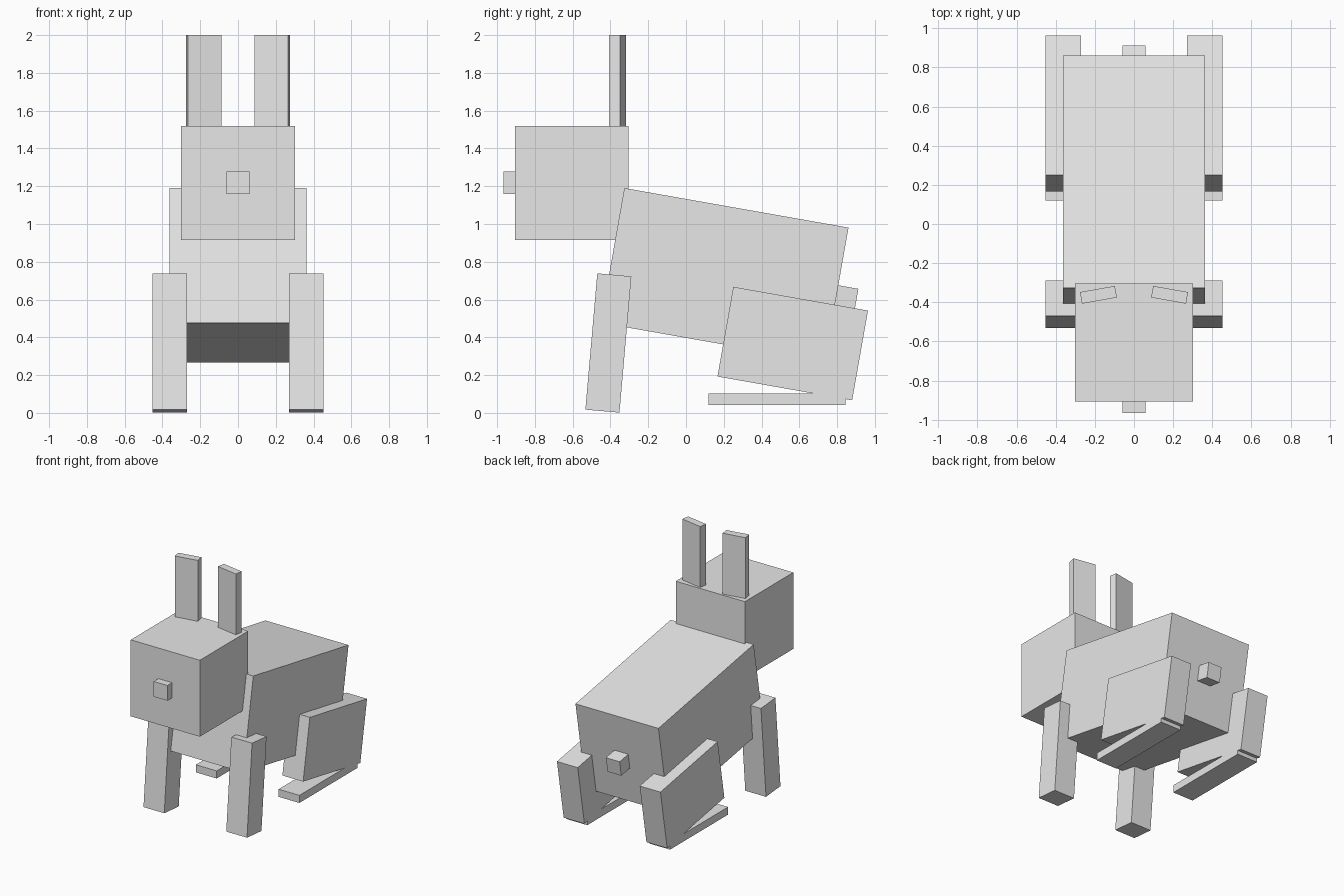
import bpy
from math import radians

old = bpy.data.objects.get("Cube")
if old:
    bpy.data.objects.remove(old, do_unlink=True)

# One plain grey for the whole animal
grey = bpy.data.materials.new("light_grey")
grey.use_nodes = True
colour = (0.8, 0.8, 0.8, 1.0)
grey.diffuse_color = colour
grey.node_tree.nodes["Principled BSDF"].inputs["Base Color"].default_value = colour


def box(name, centre, size, tilt=0, turn=0):
    """Flat-faced box, pitched about x and turned about z (degrees)."""
    bpy.ops.mesh.primitive_cube_add(size=1, location=centre)
    part = bpy.context.object
    part.name = name
    part.scale = size
    bpy.ops.object.transform_apply(location=False, rotation=False, scale=True)
    part.rotation_euler = (radians(tilt), 0, radians(turn))
    part.data.materials.append(grey)
    return part


# Body, head and small centre parts
box("body", (0, 0.204, 0.729), (0.724, 1.205, 0.724), tilt=-10)
box("head", (0, -0.605, 1.218), (0.603, 0.603, 0.603))
box("nose", (0, -0.905, 1.218), (0.12, 0.12, 0.12))
box("tail", (0, 0.843, 0.608), (0.12, 0.12, 0.12), tilt=-10)

# Paired parts; the model's left is +x
for side, s in (("left", 1), ("right", -1)):
    box(side + "_ear", (s * 0.182, -0.362, 1.76), (0.181, 0.06, 0.48), turn=-s * 10)
    box(side + "_front_leg", (s * 0.361, -0.411, 0.37), (0.181, 0.181, 0.724), tilt=-5)
    box(side + "_thigh", (s * 0.361, 0.565, 0.367), (0.181, 0.724, 0.482), tilt=-10)
    box(side + "_hind_foot", (s * 0.361, 0.482, 0.072), (0.181, 0.724, 0.06))
